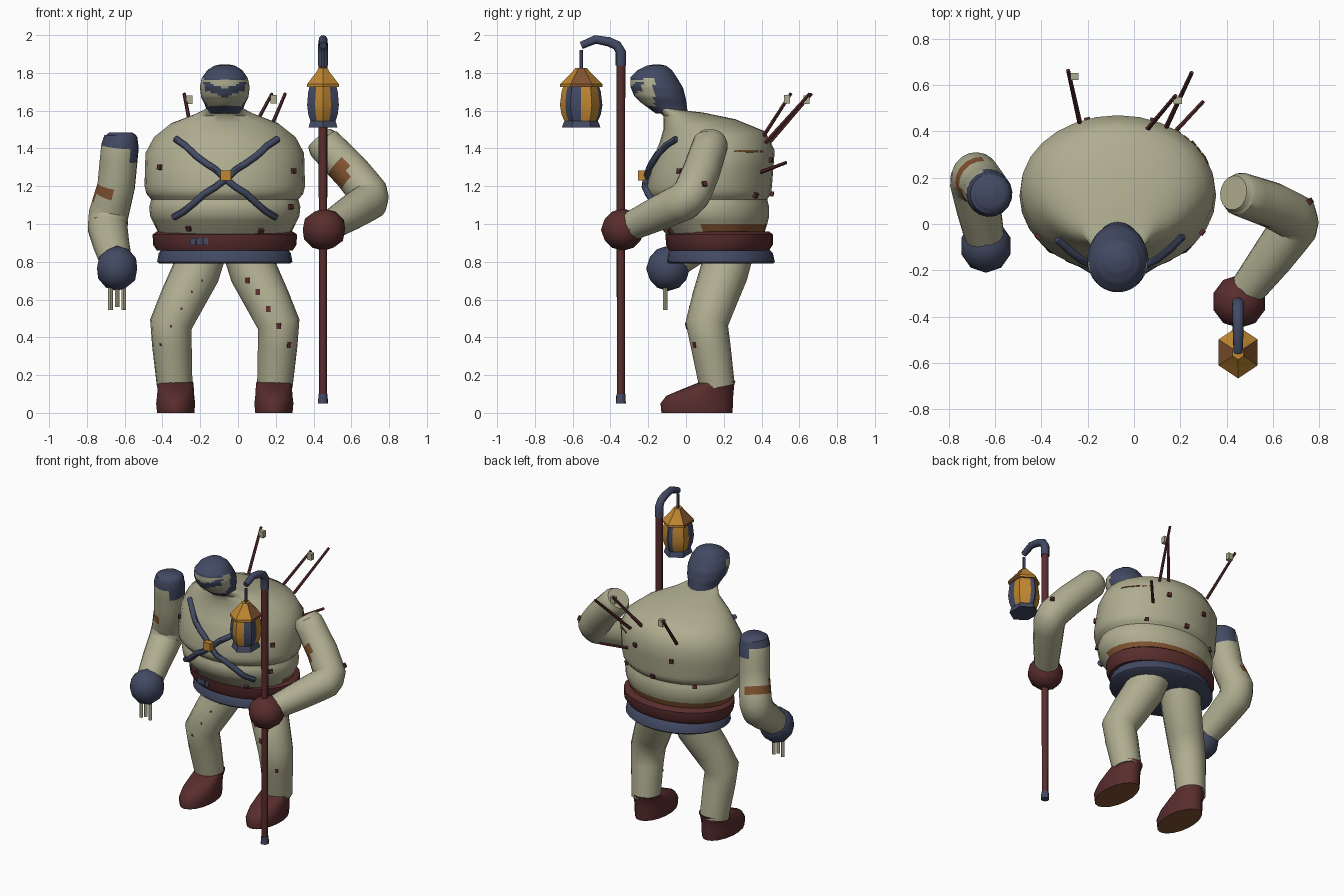
import bpy, bmesh, math
from mathutils import Vector
from mathutils.bvhtree import BVHTree

if "Cube" in bpy.data.objects:
    bpy.data.objects.remove(bpy.data.objects["Cube"])

CX = -0.07  # centre line of the body


def material(name, rgb):
    m = bpy.data.materials.new(name)
    m.use_nodes = True
    m.diffuse_color = (*rgb, 1)
    m.node_tree.nodes["Principled BSDF"].inputs["Base Color"].default_value = (*rgb, 1)
    return m


BEIGE = material("pale_cloth", (0.43, 0.42, 0.28))
NAVY = material("dark_blue", (0.055, 0.068, 0.125))
MAROON = material("maroon", (0.10, 0.026, 0.026))
AMBER = material("amber", (0.52, 0.24, 0.03))
BROWN = material("rust_brown", (0.22, 0.085, 0.03))


def finish(bm, name, mat, angle=45):
    bmesh.ops.recalc_face_normals(bm, faces=bm.faces)
    me = bpy.data.meshes.new(name)
    bm.to_mesh(me)
    bm.free()
    me.materials.append(mat)
    ob = bpy.data.objects.new(name, me)
    bpy.context.collection.objects.link(ob)
    bpy.ops.object.select_all(action="DESELECT")
    ob.select_set(True)
    bpy.context.view_layer.objects.active = ob
    bpy.ops.object.shade_smooth_by_angle(angle=math.radians(angle))
    return ob


def skin(name, rings, mat, angle=45):
    """Bridge successive closed rings and cap both ends."""
    bm = bmesh.new()
    rows = [[bm.verts.new(p) for p in ring] for ring in rings]
    n = len(rows[0])
    for a, b in zip(rows, rows[1:]):
        for i in range(n):
            j = (i + 1) % n
            bm.faces.new((a[i], a[j], b[j], b[i]))
    bm.faces.new(rows[0])
    bm.faces.new(rows[-1])
    return finish(bm, name, mat, angle)


def refine(rows, steps):
    out = []
    for a, b in zip(rows, rows[1:]):
        out += [[p + (q - p) * k / steps for p, q in zip(a, b)] for k in range(steps)]
    return out + [list(rows[-1])]


def loft(name, rows, mat, cx=CX, sides=28, steps=1, hexagon=False, angle=45):
    """Rows: front z, back z, half width, front y, back y."""
    rings = []
    for zf, zb, rx, yf, yb in refine(rows, steps):
        ring = []
        for i in range(sides):
            a = math.tau * i / sides
            f = math.cos(math.pi / 6) / math.cos(a % (math.pi / 3) - math.pi / 6) if hexagon else 1
            s, c = f * math.sin(a), f * math.cos(a)
            ring.append((cx + rx * s, (yf + yb) / 2 - (yb - yf) / 2 * c,
                         (zf + zb) / 2 + (zf - zb) / 2 * c))
        rings.append(ring)
    return skin(name, rings, mat, angle)


def tube(name, rows, mat, sides=14, steps=1):
    """Rows: x, y, z, radius along a path."""
    rows = refine(rows, steps)
    pts = [Vector(r[:3]) for r in rows]
    u, old, rings = None, None, []
    for i, p in enumerate(pts):
        d = (pts[min(i + 1, len(pts) - 1)] - pts[max(i - 1, 0)]).normalized()
        u = d.orthogonal().normalized() if u is None else old.rotation_difference(d) @ u
        old, v = d, d.cross(u)
        rings.append([p + rows[i][3] * (u * math.cos(t) + v * math.sin(t))
                      for t in (math.tau * k / sides for k in range(sides))])
    return skin(name, rings, mat)


def paint(ob, mat, rule):
    ob.data.materials.append(mat)
    slot = len(ob.data.materials) - 1
    for f in ob.data.polygons:
        if rule(*f.center):
            f.material_index = slot


def box(name, loc, size, mat, rot=None):
    bm = bmesh.new()
    bmesh.ops.create_cube(bm, size=1)
    for v in bm.verts:
        v.co = Vector([c * s for c, s in zip(v.co, size)])
        v.co = (rot @ v.co if rot else v.co) + Vector(loc)
    return finish(bm, name, mat, 20)


def ball(name, loc, size, mat):
    bm = bmesh.new()
    bmesh.ops.create_icosphere(bm, subdivisions=2, radius=1)
    for v in bm.verts:
        v.co = Vector([c * s for c, s in zip(v.co, size)]) + Vector(loc)
    return finish(bm, name, mat, 40)


def surface(ob):
    return BVHTree.FromPolygons([v.co for v in ob.data.vertices],
                                [tuple(p.vertices) for p in ob.data.polygons])


def hit(tree, origin, direction):
    p, n, _, _ = tree.ray_cast(Vector(origin), Vector(direction))
    return p, n


def stud(name, tree, origin, direction, size, mat):
    p, n = hit(tree, origin, direction)
    if p:
        box(name, p, size, mat, n.to_track_quat("Z", "Y"))


# Torso: hunched round body with a fold above the belt
torso = loft("torso", [
    (1.62, 1.60, .10, -.17, 0), (1.57, 1.59, .16, -.12, .09), (1.50, 1.555, .29, -.12, .26),
    (1.43, 1.49, .375, -.14, .42), (1.36, 1.39, .42, -.17, .47), (1.2, 1.2, .425, -.21, .455),
    (1.16, 1.16, .415, -.205, .45), (1.13, 1.13, .39, -.18, .43), (1.09, 1.09, .40, -.19, .44),
    (1.04, 1.04, .395, -.18, .44), (1.0, 1.0, .375, -.15, .43), (.94, .94, .345, -.1, .41)],
    BEIGE, steps=2)
paint(torso, BROWN, lambda x, y, z: y > .1 and .95 < z < 1.0)
skin_of_torso = surface(torso)

# Belt and the band beneath it
loft("belt", [(.96, .96, .36, -.09, .44), (.945, .945, .382, -.11, .46),
              (.89, .89, .38, -.105, .46), (.86, .86, .36, -.09, .44)], MAROON)
loft("waist_band", [(.865, .865, .335, -.08, .44), (.845, .845, .35, -.095, .46),
                    (.80, .80, .358, -.1, .47), (.79, .79, .345, -.09, .46)], NAVY)
for i in range(3):
    box("belt_plate", (-.24 + .034 * i, -.075 - .006 * i, .908), (.028, .03, .036), NAVY)

# Hooded head with an exposed face and an eye mask
head = loft("hooded_head", [
    (1.585, 1.585, .09, -.16, .01), (1.64, 1.62, .105, -.235, .005), (1.68, 1.66, .125, -.275, 0),
    (1.73, 1.72, .132, -.295, -.015), (1.775, 1.77, .122, -.295, -.045),
    (1.815, 1.815, .092, -.255, -.075), (1.838, 1.838, .055, -.21, -.105),
    (1.845, 1.845, .02, -.17, -.14)], NAVY, sides=40, steps=4)
paint(head, BEIGE, lambda x, y, z: y < -.17 and 1.625 < z < 1.768
      and not (abs(z - 1.69 - .4 * abs(x - CX)) < .023 and abs(x - CX) < .11))

# Legs and boots, mirrored about the body centre line
for side, label in ((-1, "right"), (1, "left")):
    leg = tube(label + "_leg", [(CX + side * o, y, z, r) for o, y, z, r in (
        (.12, .23, .86, .13), (.155, .20, .74, .128), (.225, .15, .6, .12),
        (.285, .11, .47, .113), (.28, .13, .36, .105), (.265, .165, .14, .094))], BEIGE, 16)
    boot = loft(label + "_boot", [
        (0, 0, .1, -.13, .245), (.05, .05, .105, -.135, .25), (.09, .09, .1, -.105, .25),
        (.13, .145, .097, -.01, .255), (.16, .17, .094, .065, .262)],
        MAROON, cx=CX + side * .26, sides=18)
    paint(boot, BROWN, lambda x, y, z: z < .001)
    tree = surface(leg)
    for i, z in enumerate((.7, .64, .55, .46, .36)):
        w = .012 + (.012 if side > 0 else -.002)
        stud(label + "_leg_stain", tree, (CX + side * (.12 + .055 * i), -2, z), (0, 1, 0),
             (w, w * 1.3, .006), MAROON)

# Right arm, hanging beside the body
arm = tube("right_arm", [(-.62, .13, 1.485, .06), (-.62, .13, 1.465, .088), (-.625, .13, 1.41, .1),
                         (-.645, .16, 1.2, .1), (-.685, .205, 1.05, .106), (-.69, .18, .98, .106),
                         (-.67, .06, .89, .096), (-.645, -.06, .8, .085)], BEIGE, 18, 3)
paint(arm, NAVY, lambda x, y, z: z > 1.375 - .35 * (x + .62))
paint(arm, BROWN, lambda x, y, z: 1.13 < z < 1.19 and x < -.66)
ball("right_glove", (-.64, -.095, .765), (.112, .116, .12), NAVY)
for x, z in ((-.675, .60), (-.64, .615), (-.605, .60)):
    tube("finger", [(x, -.11, z + .07, .012), (x, -.11, z - .055, .012)], BEIGE, 8)

# Left arm, bent forward to grip the staff
arm = tube("left_arm", [(.43, .135, 1.455, .075), (.455, .13, 1.425, .094), (.6, .08, 1.275, .1),
                        (.695, .03, 1.16, .102), (.695, -.01, 1.12, .102),
                        (.6, -.14, 1.06, .093), (.47, -.31, .98, .075)], BEIGE, 18, 3)
paint(arm, BROWN, lambda x, y, z: y < .1 and .49 < x < .58 and 1.21 < z < 1.33)
stud("arm_stud", surface(arm), (2, .095, 1.21), (-1, 0, 0), (.025, .025, .03), MAROON)
ball("left_glove", (.455, -.335, .97), (.118, .115, .112), MAROON)

# Staff with hooked top
SX, SY, LY = .45, -.345, -.555
tube("staff", [(SX, SY, .09, .021), (SX, SY, 1.86, .024)], MAROON, 10)
tube("staff_foot", [(SX, SY, .05, .027), (SX, SY, .1, .024)], NAVY, 10)
tube("staff_hook", [(SX, SY, 1.84, .028), (SX, SY, 1.91, .028), (SX, -.365, 1.945, .026),
                    (SX, -.41, 1.965, .025), (SX, -.48, 1.977, .023), (SX, LY, 1.945, .02)], NAVY, 10)
tube("lantern_rod", [(SX, LY, 1.92, .009), (SX, LY, 1.8, .009)], NAVY, 8)


# Six-sided lantern
def lantern(name, profile, mat):
    return loft(name, [(z, z, r * .9, LY - r * 1.04, LY + r * 1.04) for z, r in profile],
                mat, cx=SX, sides=24, hexagon=True, angle=25)


body = lantern("lantern_body", [(1.74, .088), (1.70, .1), (1.63, .108), (1.58, .1), (1.545, .085),
                                (1.535, .09), (1.51, .098)], NAVY)


def is_pane(x, y, z):
    turn = abs(math.degrees(math.atan2(x - SX, LY - y)))
    return 1.55 < z < 1.725 and (turn < 31 or 90 < turn < 170)


paint(body, AMBER, is_pane)
roof = lantern("lantern_roof", [(1.725, .108), (1.74, .108), (1.805, .045), (1.825, .03)], AMBER)
paint(roof, BROWN, lambda x, y, z: abs(x - SX) > abs(y - LY) * 1.5 and z > 1.73)

# Crossed chest straps with a buckle, laid on the torso
for name, x0, x1 in (("strap_a", -.33, .2), ("strap_b", .21, -.34)):
    path = []
    for i in range(11):
        t = i / 10
        x, z = x0 + (x1 - x0) * t, 1.45 - .42 * t
        p, n = hit(skin_of_torso, (x, -2, z), (0, 1, 0))
        path.append((x, p.y - .012, z + .006 * math.sin(i * 2), .018))
    tube(name, path, NAVY, 8)
box("strap_buckle", (-.065, -.235, 1.257), (.055, .04, .055), AMBER)

# Studs pressed into the torso: front, back and left flank
for x, z in ((-.41, 1.3), (.29, 1.28), (.275, 1.09), (-.26, .98), (.12, .965)):
    stud("torso_stud", skin_of_torso, (x, -2, z), (0, 1, 0), (.026, .026, .03), MAROON)
for x, z in ((-.2, 1.3), (.08, 1.34), (-.06, 1.16), (.2, 1.155), (-.32, 1.12)):
    stud("torso_stud", skin_of_torso, (x, 2, z), (0, -1, 0), (.026, .026, .03), MAROON)
for i in range(6):
    stud("torso_scar", skin_of_torso, (2, .27 + .026 * i, 1.385), (-1, 0, 0),
         (.028, .01, .005), BROWN)

# Sticks stuck in the back, two with small tags
for a, b, tag in (((-.235, .44, 1.43), (-.285, .665, 1.69), True),
                  ((.05, .40, 1.45), (.18, .555, 1.69), True),
                  ((.14, .42, 1.43), (.25, .655, 1.69), False),
                  ((.15, .37, 1.265), (.3, .53, 1.325), False)):
    tube("back_stick", [(*a, .011), (*b, .009)], MAROON, 6)
    if tag:
        p = Vector(a).lerp(Vector(b), .9)
        box("stick_tag", p + Vector((.022, -.005, -.005)), (.035, .03, .045), BEIGE)
